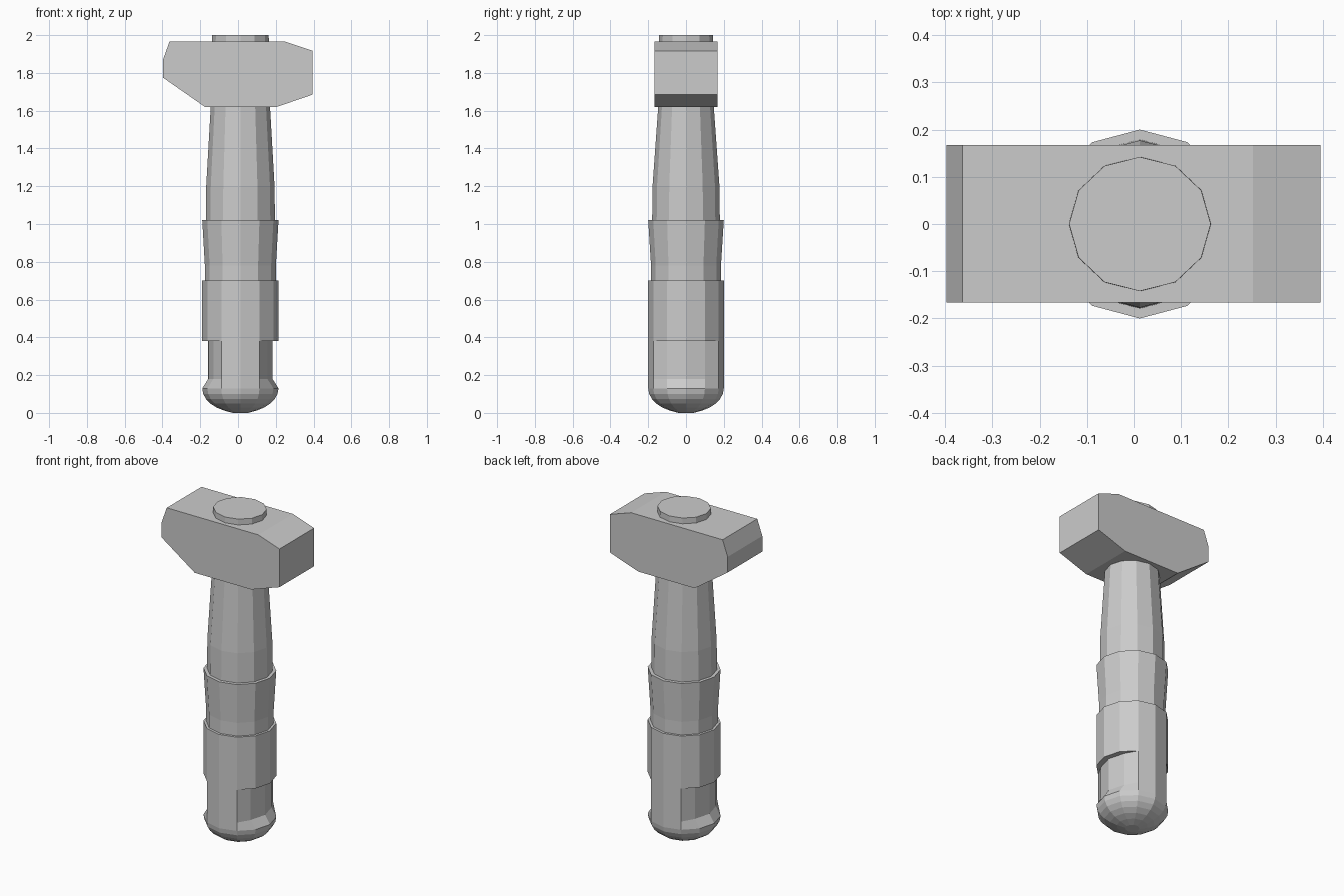
import bpy, bmesh, math

if "Cube" in bpy.data.objects:
    bpy.data.objects.remove(bpy.data.objects["Cube"])

CX = 0.0125   # handle axis
SIDES = 12

def finish(bm, name):
    bmesh.ops.remove_doubles(bm, verts=bm.verts, dist=1e-5)
    bmesh.ops.recalc_face_normals(bm, faces=bm.faces)
    me = bpy.data.meshes.new(name)
    bm.to_mesh(me)
    bm.free()
    ob = bpy.data.objects.new(name, me)
    bpy.context.collection.objects.link(ob)
    return ob

def lathe(name, rings):
    """rings: (z, x radius, y radius, side notch depth)"""
    bm = bmesh.new()
    loops = []
    for z, rx, ry, notch in rings:
        loop = []
        for i in range(SIDES):
            a = 2 * math.pi * i / SIDES
            x, y = rx * math.cos(a), ry * math.sin(a)
            if abs(math.cos(a)) > 0.6:      # only the left and right flanks
                x -= math.copysign(notch, x)
            loop.append(bm.verts.new((CX + x, y, z)))
        loops.append(loop)
    for lo, hi in zip(loops, loops[1:]):
        for i in range(SIDES):
            j = (i + 1) % SIDES
            bm.faces.new((lo[i], lo[j], hi[j], hi[i]))
    bm.faces.new(loops[0][::-1])
    bm.faces.new(loops[-1])
    return finish(bm, name)

# Grip: domed pommel, notched flanks, straight band, waisted band
dome = []
for k in range(1, 8):
    t = math.pi / 2 * k / 7
    dome.append((0.13 * (1 - math.cos(t)), 0.202 * math.sin(t), 0.2 * math.sin(t), 0))
dome[0] = (0.0, 0.04, 0.04, 0)
lathe("grip", dome + [
    (0.18, 0.202, 0.2, 0.032), (0.38, 0.202, 0.2, 0.032),
    (0.38, 0.202, 0.2, 0), (0.70, 0.202, 0.2, 0),
    (0.70, 0.188, 0.185, 0), (0.78, 0.188, 0.185, 0),
    (1.02, 0.202, 0.2, 0)])

# Shaft: tapers up through the head and pokes out on top
lathe("shaft", [
    (1.02, 0.183, 0.179, 0), (1.20, 0.181, 0.177, 0),
    (1.62, 0.157, 0.147, 0), (2.0, 0.15, 0.142, 0)])

# Hammer head: side profile extruded across the depth
profile = [(-0.397, 1.87), (-0.363, 1.965), (0.252, 1.965), (0.395, 1.917),
           (0.395, 1.685), (0.205, 1.62), (-0.175, 1.62), (-0.397, 1.775)]
bm = bmesh.new()
face = bm.faces.new([bm.verts.new((x, -0.166, z)) for x, z in profile])
ext = bmesh.ops.extrude_face_region(bm, geom=[face])
bmesh.ops.translate(bm, vec=(0, 0.333, 0),
                    verts=[g for g in ext["geom"] if isinstance(g, bmesh.types.BMVert)])
finish(bm, "hammer_head")
